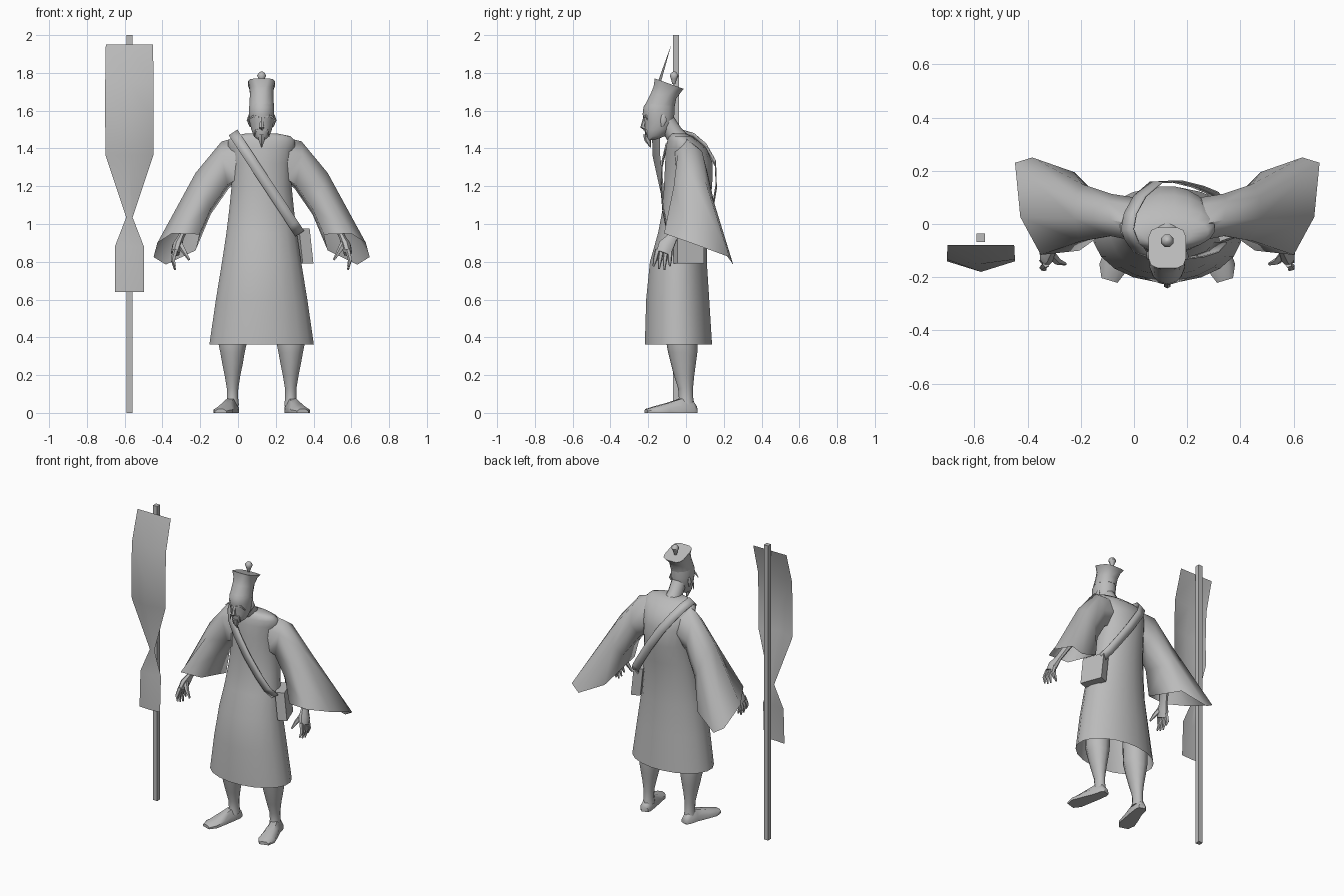
import bpy, bmesh, math
from mathutils import Vector as V

CX = 0.125  # mid-plane of the figure
grey = bpy.data.materials.new("plain grey")
grey.diffuse_color = (0.5, 0.5, 0.5, 1)


def finish(name, bm, angle=50):
    bmesh.ops.recalc_face_normals(bm, faces=bm.faces[:])
    me = bpy.data.meshes.new(name)
    bm.to_mesh(me)
    bm.free()
    me.materials.append(grey)
    ob = bpy.data.objects.new(name, me)
    bpy.context.collection.objects.link(ob)
    bpy.ops.object.select_all(action='DESELECT')
    ob.select_set(True)
    bpy.context.view_layer.objects.active = ob
    bpy.ops.object.shade_smooth_by_angle(angle=math.radians(angle))
    return ob


def loft(name, rings, start=True, end=True, closed=True, angle=50):
    bm = bmesh.new()
    vs = [[bm.verts.new(p) for p in r] for r in rings]
    n = len(vs[0])
    for a, b in zip(vs, vs[1:]):
        for i in range(n if closed else n - 1):
            j = (i + 1) % n
            bm.faces.new((a[i], a[j], b[j], b[i]))
    if start:
        bm.faces.new(vs[0])
    if end:
        bm.faces.new(vs[-1])
    return finish(name, bm, angle)


def ellipse(c, u, v, n, e=1.0):
    """Ring of n points; exponent e below 1 makes it boxier."""
    def p(t):
        return math.copysign(abs(t) ** e, t)
    c, u, v = V(c), V(u), V(v)
    return [c + u * p(math.cos(t)) + v * p(math.sin(t))
            for t in (2 * math.pi * (i + .5) / n for i in range(n))]


def level(rows, n, cx=CX):
    """Horizontal ellipses from (z, half width, front y, back y)."""
    return [ellipse((cx, (f + b) / 2, z), (w, 0, 0), (0, (b - f) / 2, 0), n) for z, w, f, b in rows]


def tube(name, pts, radii, n=6, flat=1.0):
    pts = [V(p) for p in pts]
    rings = []
    for i, p in enumerate(pts):
        d = (pts[min(i + 1, len(pts) - 1)] - pts[max(i - 1, 0)]).normalized()
        u = d.cross(V((0, 1, 0))).normalized()
        rings.append(ellipse(p, u * radii[i] * flat, d.cross(u) * radii[i], n))
    return loft(name, rings)


# Robe, open at the hem
loft("robe", level([
    (.362, .28, -.22, .14), (.6, .245, -.213, .125), (.8, .212, -.193, .112),
    (.95, .189, -.15, .112), (1.08, .173, -.125, .122), (1.2, .161, -.118, .14),
    (1.32, .166, -.112, .143), (1.4, .18, -.108, .11), (1.44, .18, -.1, .065),
    (1.465, .155, -.09, .03), (1.478, .09, -.08, .0)], 20), start=False)

# Neck and head
tube("neck", [(CX, -.01, 1.41), (CX, -.065, 1.48), (CX, -.11, 1.55)], [.06, .048, .048], 10)
loft("head", level([
    (1.445, .018, -.205, -.165), (1.465, .042, -.214, -.11), (1.5, .056, -.22, -.08),
    (1.54, .065, -.22, -.065), (1.58, .068, -.23, -.062), (1.62, .068, -.225, -.06),
    (1.66, .06, -.2, -.06)], 14))
tube("nose", [(CX, -.216, 1.575), (CX, -.222, 1.54), (CX, -.229, 1.515), (CX, -.21, 1.505)],
     [.008, .011, .014, .012])
tube("goatee", [(CX, -.205, 1.475), (CX, -.202, 1.445), (CX, -.187, 1.405)], [.022, .018, .003])

# Boxy hat with a flared, back-tilted crown
loft("hat", [
    ellipse((CX, -.137, 1.63), (.067, 0, 0), (0, .08, -.005), 12),
    ellipse((CX, -.118, 1.68), (.064, 0, 0), (0, .069, -.015), 12, .9),
    ellipse((CX, -.098, 1.715), (.065, 0, 0), (0, .075, -.015), 12, .75),
    ellipse((CX, -.089, 1.743), (.072, 0, 0), (0, .078, -.028), 12, .5)], angle=40)
tube("hat_bead", [(CX, -.065, 1.74), (CX, -.064, 1.768), (CX, -.063, 1.785), (CX, -.063, 1.8),
                  (CX, -.063, 1.808)], [.008, .017, .025, .017, .004], 8)

for s, side in ((1, "right"), (-1, "left")):
    def m(p):
        return (CX + s * (p[0] - CX), p[1], p[2])

    # Brow, moustache and ear
    tube(side + "_brow", [m((.14, -.222, 1.565)), m((.17, -.212, 1.572)), m((.199, -.205, 1.55))],
         [.006, .007, .002], 4)
    tube(side + "_moustache", [m((.128, -.219, 1.5)), m((.155, -.212, 1.496)), m((.165, -.205, 1.46))],
         [.007, .006, .002], 4)
    tube(side + "_ear", [m((.19, -.12, 1.58)), m((.196, -.118, 1.55)), m((.186, -.125, 1.515))],
         [.008, .018, .006], 6, .5)

    # Wide sleeve, open at the cuff, rooted inside the shoulder
    sleeve = [
        [(.24, -.065, 1.39), (.24, -.005, 1.462), (.25, .07, 1.4), (.25, .1, 1.3), (.25, .06, 1.22), (.25, -.05, 1.24)],
        [(.34, -.045, 1.365), (.337, .015, 1.437), (.348, .085, 1.385), (.335, .113, 1.275), (.298, .07, 1.19), (.305, -.04, 1.21)],
        [(.45, -.065, 1.2), (.475, .02, 1.27), (.473, .103, 1.225), (.445, .15, 1.11), (.395, .115, 1.05), (.392, -.055, 1.085)],
        [(.6, -.116, .95), (.677, .026, .9), (.697, .23, .825), (.632, .25, .785), (.475, .195, .86), (.455, -.1, .945)]]
    loft(side + "_sleeve", [[m(p) for p in r] for r in sleeve], start=False, end=False, angle=80)

    # Forearm, hand and fingers
    tube(side + "_arm", [m((.46, .03, 1.12)), m((.53, -.04, .98)), m((.555, -.075, .925)),
                         m((.572, -.105, .885)), m((.582, -.12, .845))],
         [.045, .034, .03, .045, .04], 8, .6)
    for i in range(4):
        y = -.15 + .022 * i
        drop = (.02, .005, 0, .02)[i]
        tube(f"{side}_finger_{i + 1}", [m((.58, y, .865)), m((.594, y - .014 + .004 * i, .81)),
                                       m((.583, y - .022 + .007 * i, .757 + drop))],
             [.014, .012, .005], 5)
    tube(side + "_thumb", [m((.562, -.115, .9)), m((.538, -.14, .86)), m((.508, -.15, .81))],
         [.018, .014, .006], 5)

    # Leg and turned-out foot
    loft(side + "_leg", level([
        (.55, .08, -.11, .06), (.36, .077, -.102, .06), (.32, .068, -.095, .06), (.26, .057, -.08, .052),
        (.2, .044, -.064, .044), (.13, .032, -.042, .037), (.08, .031, -.038, .038),
        (.04, .036, -.045, .045)], 10, CX + s * .154))
    foot = []
    for x, y, w, h in ((.271, .055, .02, .035), (.278, .035, .032, .06), (.291, -.03, .036, .075),
                       (.312, -.1, .044, .052), (.33, -.165, .05, .034), (.342, -.212, .03, .02)):
        foot.append([m((x + a * w, y + a * w * .3, b * h)) for a, b in
                     ((-1, 0), (1, 0), (1, .5), (.5, 1), (-.5, 1), (-1, .5))])
    loft(side + "_foot", foot)

# Strap: flat loop around the torso from shoulder to bag
strap = []
for z, y in ((.95, -.07), (1.0, -.105), (1.08, -.122), (1.2, -.132), (1.32, -.126), (1.41, -.105),
             (1.46, -.06), (1.482, -.02), (1.465, .04), (1.41, .105), (1.32, .156), (1.2, .16),
             (1.08, .14), (1.0, .118), (.95, .08)):
    c = V((-.02 + (1.475 - z) * .66, y, z))
    w = V((.023, 0, .015))
    strap.append([c - w, c + w])
ob = loft("strap", strap, start=False, end=False, closed=False)
sol = ob.modifiers.new("thickness", 'SOLIDIFY')
sol.thickness = .006
sol.offset = 0

# Shoulder bag: slab on the hip, turned and leaning outwards
along, across = V((-.35, .94, 0)) * .075, V((.94, .35, 0)) * .03
loft("bag", [[V((.333 + lean, .015, z)) + across * a + along * b for a, b in
              ((-1, -1), (1, -1), (1, 1), (-1, 1))] for z, lean in ((.79, .012), (.975, -.008))], angle=20)

# Square pole
loft("pole", [[(-.575 + a * .016, -.052 + b * .016, z) for a, b in
               ((-1, -1), (1, -1), (1, 1), (-1, 1))] for z in (0, 2)], angle=20)

# Cloth banner pinched on the pole: (z, half width, edge y, middle y)
banner = []
for z, w, ye, yc in ((1.95, .125, -.078, -.078), (1.75, .128, -.133, -.15), (1.55, .128, -.14, -.18),
                     (1.365, .127, -.137, -.178), (1.035, .017, -.1, -.105), (.88, .077, -.115, -.125),
                     (.64, .077, -.125, -.13)):
    banner.append([(-.575 - w, ye, z), (-.575, yc, z), (-.575 + w, ye, z)])
loft("banner", banner, start=False, end=False, closed=False)
